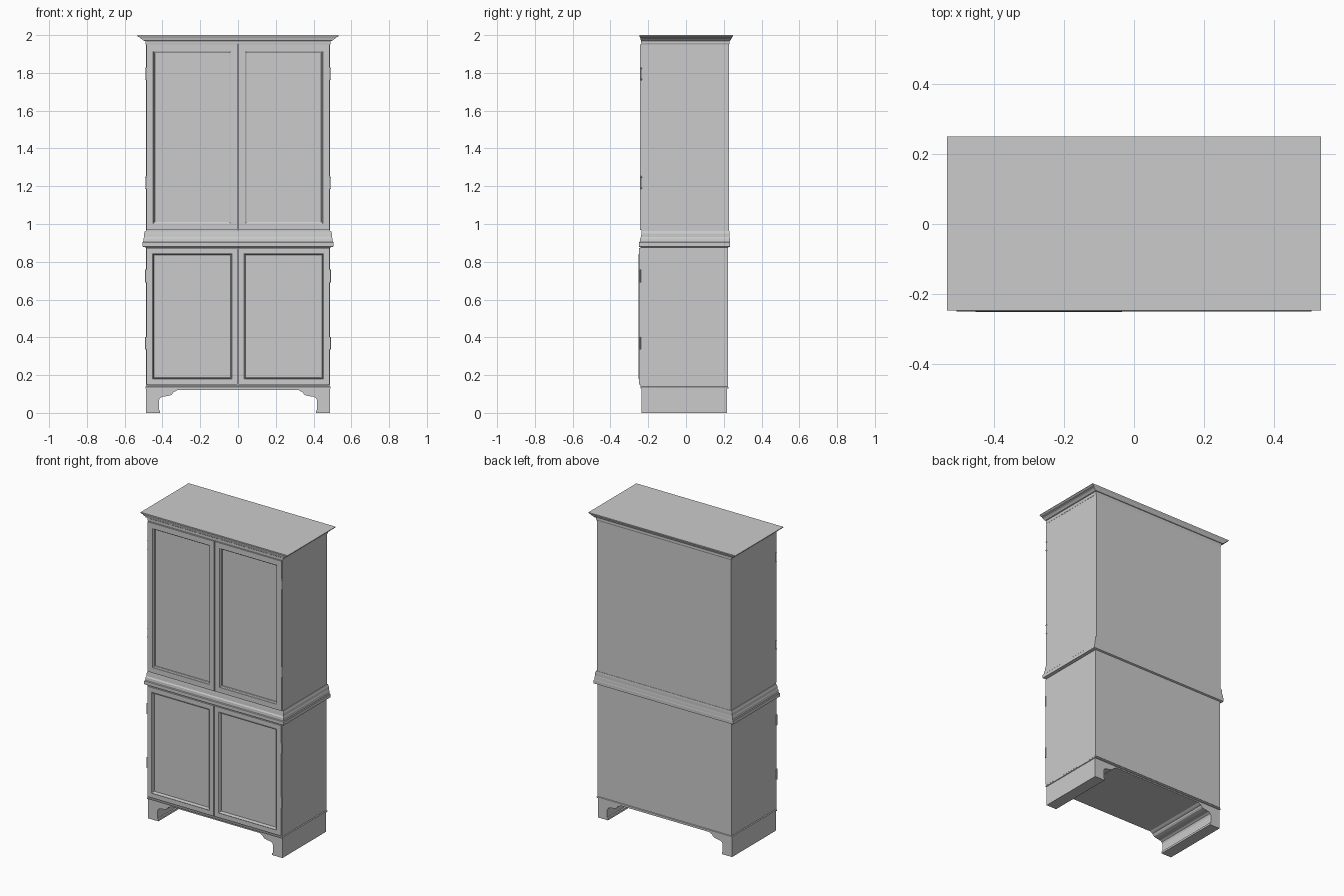
import bpy, bmesh, math
from mathutils import Vector

if "Cube" in bpy.data.objects:
    bpy.data.objects.remove(bpy.data.objects["Cube"])


def finish(bm, name):
    bmesh.ops.recalc_face_normals(bm, faces=bm.faces)
    me = bpy.data.meshes.new(name)
    bm.to_mesh(me)
    bm.free()
    ob = bpy.data.objects.new(name, me)
    bpy.context.collection.objects.link(ob)
    return ob


def stack(name, rings):
    """Loft of rectangles: (half width, y front, y back, z)."""
    bm = bmesh.new()
    loops = [[bm.verts.new(p) for p in ((-w, a, z), (w, a, z), (w, b, z), (-w, b, z))]
             for w, a, b, z in rings]
    for lo, hi in zip(loops, loops[1:]):
        for i in range(4):
            j = (i + 1) % 4
            bm.faces.new((lo[i], lo[j], hi[j], hi[i]))
    bm.faces.new(loops[0][::-1])
    bm.faces.new(loops[-1])
    return finish(bm, name)


def fronted_box(name, x, y, z, steps):
    """Box whose front face is repeatedly inset: (inset, push back)."""
    bm = bmesh.new()
    for v in bmesh.ops.create_cube(bm, size=1)["verts"]:
        v.co = Vector([r[0] if c < 0 else r[1] for c, r in zip(v.co, (x, y, z))])
    bm.normal_update()
    face = min(bm.faces, key=lambda f: f.normal.y)
    for inset, push in steps:
        bmesh.ops.inset_region(bm, faces=[face], thickness=inset)
        for v in face.verts:
            v.co.y += push
    return finish(bm, name)


def hinge(name, x, y, z0, z1, r, finials):
    bm = bmesh.new()
    made = bmesh.ops.create_cone(bm, cap_ends=True, segments=12, radius1=r, radius2=r, depth=z1 - z0)
    bmesh.ops.translate(bm, verts=made["verts"], vec=(x, y, (z0 + z1) / 2))
    if finials:
        for z in (z0, z1):
            made = bmesh.ops.create_uvsphere(bm, u_segments=12, v_segments=8, radius=r * 1.3)
            bmesh.ops.translate(bm, verts=made["verts"], vec=(x, y, z))
    ob = finish(bm, name)
    bpy.context.view_layer.objects.active = ob
    ob.select_set(True)
    bpy.ops.object.shade_smooth_by_angle(angle=math.radians(40))
    ob.select_set(False)


# bracket-foot base: half profile mirrored, extruded through the depth
half = [(0.487, 0.13), (0.487, 0), (0.413, 0), (0.413, 0.013), (0.419, 0.017),
        (0.419, 0.066), (0.414, 0.078), (0.402, 0.085), (0.375, 0.089), (0.355, 0.094),
        (0.347, 0.101), (0.343, 0.109), (0.333, 0.113), (0.322, 0.12)]
outline = half + [(-x, z) for x, z in reversed(half)]
bm = bmesh.new()
face = bm.faces.new([bm.verts.new((x, -0.235, z)) for x, z in outline])
ext = bmesh.ops.extrude_face_region(bm, geom=[face])["geom"]
bmesh.ops.translate(bm, vec=(0, 0.453, 0), verts=[v for v in ext if isinstance(v, bmesh.types.BMVert)])
finish(bm, "bracket_base")

# base, waist and cornice mouldings
stack("base_moulding", [(0.487, -0.237, 0.220, 0.128), (0.491, -0.242, 0.224, 0.130),
                        (0.491, -0.242, 0.224, 0.137), (0.486, -0.237, 0.220, 0.141),
                        (0.486, -0.237, 0.220, 0.146)])
stack("waist_moulding", [(0.488, -0.240, 0.224, 0.876), (0.506, -0.249, 0.234, 0.880),
                         (0.506, -0.249, 0.234, 0.902), (0.502, -0.245, 0.233, 0.906),
                         (0.500, -0.243, 0.232, 0.924), (0.497, -0.238, 0.231, 0.932),
                         (0.497, -0.236, 0.231, 0.950), (0.492, -0.234, 0.230, 0.964)])
stack("cornice", [(0.488, -0.236, 0.228, 1.950), (0.491, -0.237, 0.231, 1.958),
                  (0.491, -0.237, 0.231, 1.969), (0.501, -0.239, 0.235, 1.971),
                  (0.507, -0.240, 0.238, 1.977), (0.517, -0.242, 0.242, 1.983),
                  (0.519, -0.243, 0.244, 1.988), (0.528, -0.245, 0.247, 1.991),
                  (0.533, -0.247, 0.250, 1.996), (0.533, -0.247, 0.250, 2.0)])

# carcasses with a shallow open front that receives the doors
recess = [(0.010, 0), (0.0005, 0.024)]
fronted_box("lower_carcass", (-0.487, 0.487), (-0.240, 0.223), (0.141, 0.880), recess)
fronted_box("upper_carcass", (-0.487, 0.487), (-0.235, 0.228), (0.960, 1.955), recess)

# doors: flat frame, stepped moulding and sunk panel
upper_steps = [(0.049, 0), (0.002, 0.004), (0.009, 0.004), (0.002, 0.008)]
lower_steps = [(0.043, 0), (0.003, -0.002), (0.004, 0.003), (0.004, 0.017)]
for side, s in (("left", -1), ("right", 1)):
    xs = sorted((s * 0.002, s * 0.484))
    nudge = 0.001 if s > 0 else 0
    fronted_box(side + "_upper_door", xs, (-0.244 + nudge, -0.214), (0.967, 1.949), upper_steps)
    fronted_box(side + "_lower_door", xs, (-0.249 + nudge, -0.218), (0.149, 0.873), lower_steps)
    # hinges
    for i, z in enumerate((0.335, 0.690)):
        hinge(f"{side}_lower_hinge_{i}", s * 0.487, -0.244, z, z + 0.068, 0.005, False)
    for i, z in enumerate((1.190, 1.766)):
        hinge(f"{side}_upper_hinge_{i}", s * 0.486, -0.238, z, z + 0.058, 0.004, True)
